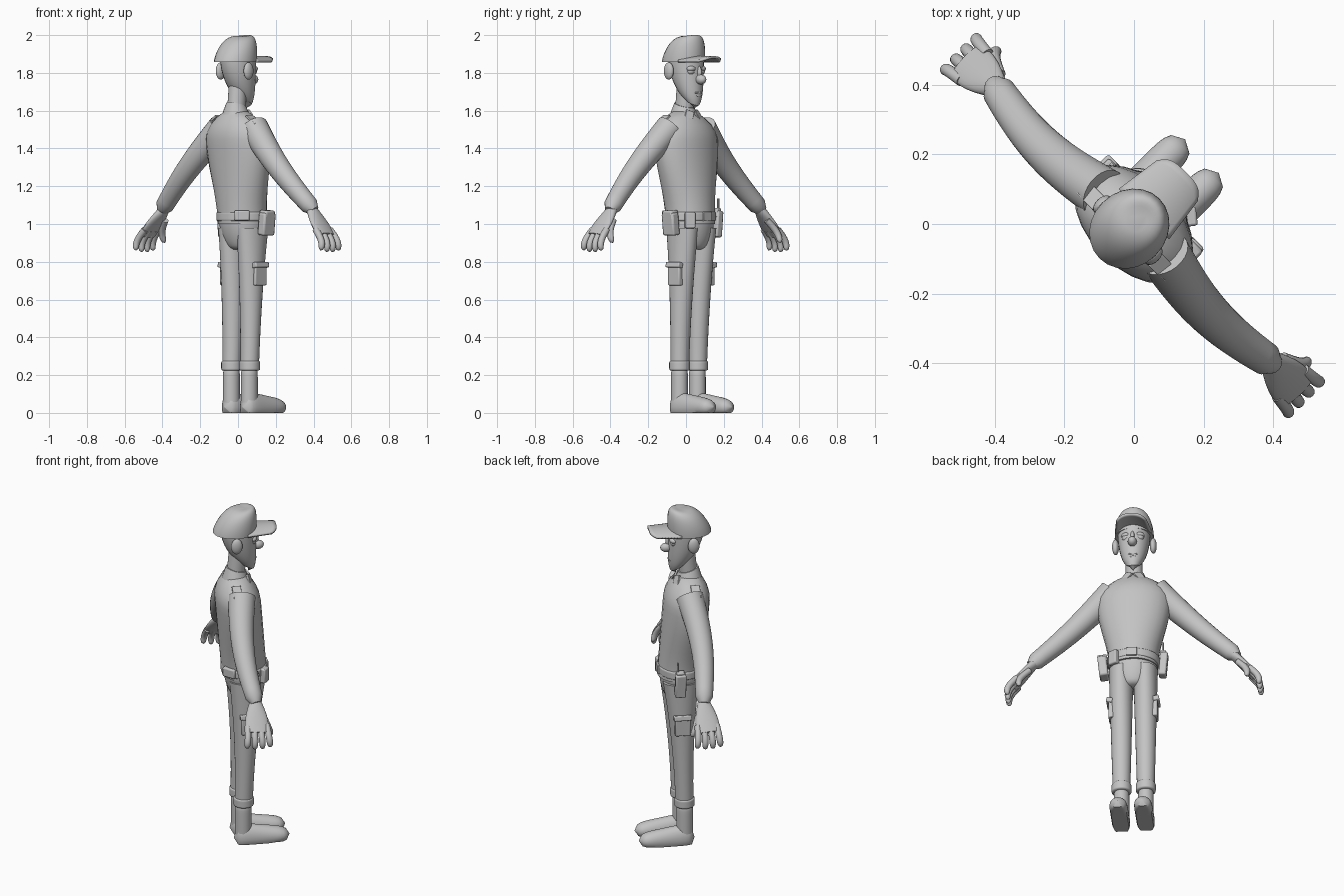
import bpy
import bmesh
from math import cos, sin, pi, radians, tau
from mathutils import Matrix, Vector, Euler

if "Cube" in bpy.data.objects:
    bpy.data.objects.remove(bpy.data.objects["Cube"], do_unlink=True)

grey = (.55, .55, .55, 1)
clay = bpy.data.materials.new("plain_grey")
clay.use_nodes = True
clay.diffuse_color = grey
clay.node_tree.nodes["Principled BSDF"].inputs["Base Color"].default_value = grey

# Parts are laid out with x forward and y to the figure's left, then turned diagonally
FORWARD, LEFTWARD, UPWARD = Vector((1, 0, 0)), Vector((0, 1, 0)), Vector((0, 0, 1))
DIAGONAL = Matrix.Rotation(radians(45), 4, "Z")
SIDES = {"left": 1, "right": -1}


def finish(name, bm):
    bmesh.ops.recalc_face_normals(bm, faces=bm.faces[:])
    bm.transform(DIAGONAL)
    mesh = bpy.data.meshes.new(name)
    bm.to_mesh(mesh)
    bm.free()
    mesh.materials.append(clay)
    obj = bpy.data.objects.new(name, mesh)
    bpy.context.collection.objects.link(obj)
    bpy.ops.object.select_all(action="DESELECT")
    obj.select_set(True)
    bpy.context.view_layer.objects.active = obj
    bpy.ops.object.shade_smooth_by_angle(angle=radians(40))
    return obj


def tube(name, rule, across=FORWARD, axis=None, steps=16, sides=24):
    """Skin ellipses along a path; rule(t) gives the centre, two radii and a tilt."""
    bm = bmesh.new()
    rows = [rule(i / steps) for i in range(steps + 1)]
    centres = [Vector(row[0]) for row in rows]
    rings = []
    for i, (_, first, second, tilt) in enumerate(rows):
        along = axis or (centres[min(i + 1, steps)] - centres[max(i - 1, 0)]).normalized()
        u = (across - along * across.dot(along)).normalized()
        w = along.cross(u)
        ring = []
        for k in range(sides):
            c, s = cos(tau * k / sides), sin(tau * k / sides)
            point = centres[i] + u * (c * max(first, .001)) + w * (s * max(second, .001))
            point.z = max(point.z + tilt * c, 0)
            ring.append(bm.verts.new(point))
        rings.append(ring)
    for low, high in zip(rings, rings[1:]):
        for k in range(sides):
            bm.faces.new((low[k - 1], low[k], high[k], high[k - 1]))
    bm.faces.new(rings[0])
    bm.faces.new(rings[-1])
    return finish(name, bm)


def column(name, bottom, top, rule, y=0):
    """Upright tube; rule(t) gives forward centre, depth radius, width radius and tilt."""
    def level(t):
        x, depth, width, tilt = rule(t)
        return (x, y, bottom + (top - bottom) * t), depth, width, tilt
    return tube(name, level, axis=UPWARD)


def rounded(t, power):
    """Blunt outline, zero at both ends of a part and one along its middle."""
    return max(1 - abs(2 * t - 1) ** power, 0) ** .5


def pipe(name, bottom, top, x, depth, width, y=0):
    """Upright band with softly rolled edges."""
    def rule(t):
        roll = rounded(t, 10)
        return x, depth * roll, width * roll, 0
    return column(name, bottom, top, rule, y)


def box(name, centre, size, turn=(0, 0, 0)):
    bm = bmesh.new()
    bmesh.ops.create_cube(bm, size=1)
    rotation = Euler([radians(a) for a in turn]).to_matrix().to_4x4()
    bm.transform(Matrix.Translation(centre) @ rotation @ Matrix.Diagonal((*size, 1)))
    obj = finish(name, bm)
    bevel = obj.modifiers.new("rounding", "BEVEL")
    bevel.width = min(size) / 5
    bevel.segments = 2
    return obj


def ball(name, centre, radii):
    bm = bmesh.new()
    bmesh.ops.create_uvsphere(bm, u_segments=20, v_segments=12, radius=1)
    bm.transform(Matrix.Translation(centre) @ Matrix.Diagonal((*radii, 1)))
    return finish(name, bm)


# Head, narrow at the chin and full at the brow
def head_rule(t):
    swell = sin(pi / 2 * t) ** .4
    return .055 * (1 - t) ** 2, swell * .1, swell * .09, (t - 1) * .02


column("head", 1.63, 1.89, head_rule)
column("neck", 1.53, 1.74, lambda t: (.02 * (t - 1), .05, .047, 0))
ball("nose", (.11, 0, 1.765), (.034, .025, .026))
ball("nose_bridge", (.09, 0, 1.8), (.025, .013, .04))
ball("upper_lip", (.09, 0, 1.695), (.012, .03, .007))
ball("lower_lip", (.088, 0, 1.68), (.013, .024, .008))
for side, s in SIDES.items():
    ball(side + "_eye", (.075, .037 * s, 1.81), (.02, .024, .022))
    ball(side + "_eyelid", (.075, .037 * s, 1.822), (.024, .028, .017))
    ball(side + "_ear", (-.025, .104 * s, 1.81), (.032, .019, .046))


# Cap: a crown that peaks at the front, and an arched brim
def crown_rule(t):
    spread = cos(1.5 * t) ** .5 * .12
    return (.03 * t - .02, 0, 1.857 + sin(1.5 * t) * .138), spread, spread * .9, sin(pi * t) * .025


tube("cap_crown", crown_rule, axis=UPWARD)
brim = bmesh.new()
bmesh.ops.create_grid(brim, x_segments=8, y_segments=14, size=1)
for v in brim.verts:
    out, aside = v.co.x / 2 + .5, v.co.y
    reach = .17 - .035 * aside ** 4
    v.co = (.04 + reach * out, aside * (.1 - .02 * out), 1.883 - .022 * aside ** 2)
plate = finish("cap_brim", brim).modifiers.new("thickness", "SOLIDIFY")
plate.thickness = .012
plate.offset = 0


# Shirt widening to the chest, then closing over the shoulders
def shirt_rule(t):
    chest = sin(pi / 2 * min(t / .75, 1)) ** 2
    slope = max(4 * t - 3, 0) ** 2
    return .035 - .05 * t, .125 - .07 * slope, .135 + .07 * chest - .145 * slope, 0


column("shirt_body", 1, 1.6, shirt_rule)
column("collar", 1.565, 1.63, lambda t: (-.012, .075 - .02 * t, .08 - .028 * t, -.016))
for side, s in SIDES.items():
    box(side + "_collar_point", (.058, .034 * s, 1.575), (.012, .045, .055), (25 * s, -25, 20 * s))
    box(side + "_epaulette", (-.03, .145 * s, 1.55), (.05, .08, .012), (-35 * s, 0, 0))


# Arms, each with a tapering sleeve, a flat palm and curled fingers
def sleeve_rule(t):
    girth = (.076 - .03 * t) * min(1, 20 * (1.03 - t))
    return (-.03 * sin(pi * t), s * (.12 + .45 * t), 1.51 - .44 * t), girth, girth, 0


def palm_rule(t):
    width = .03 + .035 * sin(2 * t)
    return (-.01 * t, s * (.55 + .12 * t), 1.08 - .14 * t), width, .026 - .008 * t, 0


def finger(name, base, fan, reach, top, length):
    def rule(t):
        girth = .018 * (1 - t ** 8) ** .5
        return (base + fan * t, s * (reach + .055 * sin(2 * t)), top - length * t), girth, girth, 0
    tube(name, rule, sides=12)


for side, s in SIDES.items():
    tube(side + "_sleeve", sleeve_rule)
    tube(side + "_palm", palm_rule)
    for k, label in enumerate(("little", "ring", "middle", "index")):
        spread = .035 * k - .058
        finger(f"{side}_{label}_finger", spread, spread / 4, .64, .97, .11 + .01 * sin(k))
    finger(side + "_thumb", .03, .048, .575, 1.02, .12)


# Trousers and boots
def seat_rule(t):
    swell = sin(pi / 2 * t) ** .5
    return .04 - .008 * t, .06 + .055 * swell, .05 + .085 * swell, 0


def leg_rule(t):
    return .02 + .02 * t, .05 + .05 * t ** 2, .048 + .02 * t, 0


def foot_rule(t):
    blunt = rounded(t, 6)
    return (.31 * t - .035, .068 * s, .03), .05 * blunt, (.09 - .05 * t) * blunt, 0


column("trouser_seat", .865, 1.04, seat_rule)
for side, s in SIDES.items():
    y = .067 * s
    column(side + "_trouser_leg", .23, .98, leg_rule, y)
    pipe(side + "_trouser_hem", .22, .28, .02, .056, .055, y)
    pipe(side + "_boot_shaft", 0, .25, .018, .046, .043, y)
    tube(side + "_boot_foot", foot_rule, across=LEFTWARD)
    box(side + "_pocket", (.04, .12 * s, .735), (.085, .03, .12))
    box(side + "_pocket_flap", (.04, .128 * s, .783), (.1, .035, .03), (12 * s, 0, 0))

# Belt and its equipment
pipe("belt", 1.01, 1.07, .032, .128, .146)
box("buckle", (.158, 0, 1.04), (.014, .06, .05))
box("holster", (.05, -.165, 1), (.085, .05, .12), (6, 0, 0))
box("holster_flap", (.05, -.168, 1.05), (.07, .055, .045), (6, 0, 0))
box("front_pouch", (.13, -.1, 1.02), (.035, .055, .085), (0, 0, -38))
box("back_pouch", (-.06, -.09, 1.045), (.04, .08, .055), (0, 0, 45))
box("radio", (.06, .168, 1), (.06, .042, .14), (-5, 0, 0))
box("radio_top", (.06, .166, 1.06), (.045, .034, .05), (-5, 0, 0))
box("radio_antenna", (.075, .166, 1.1), (.01, .01, .07))
